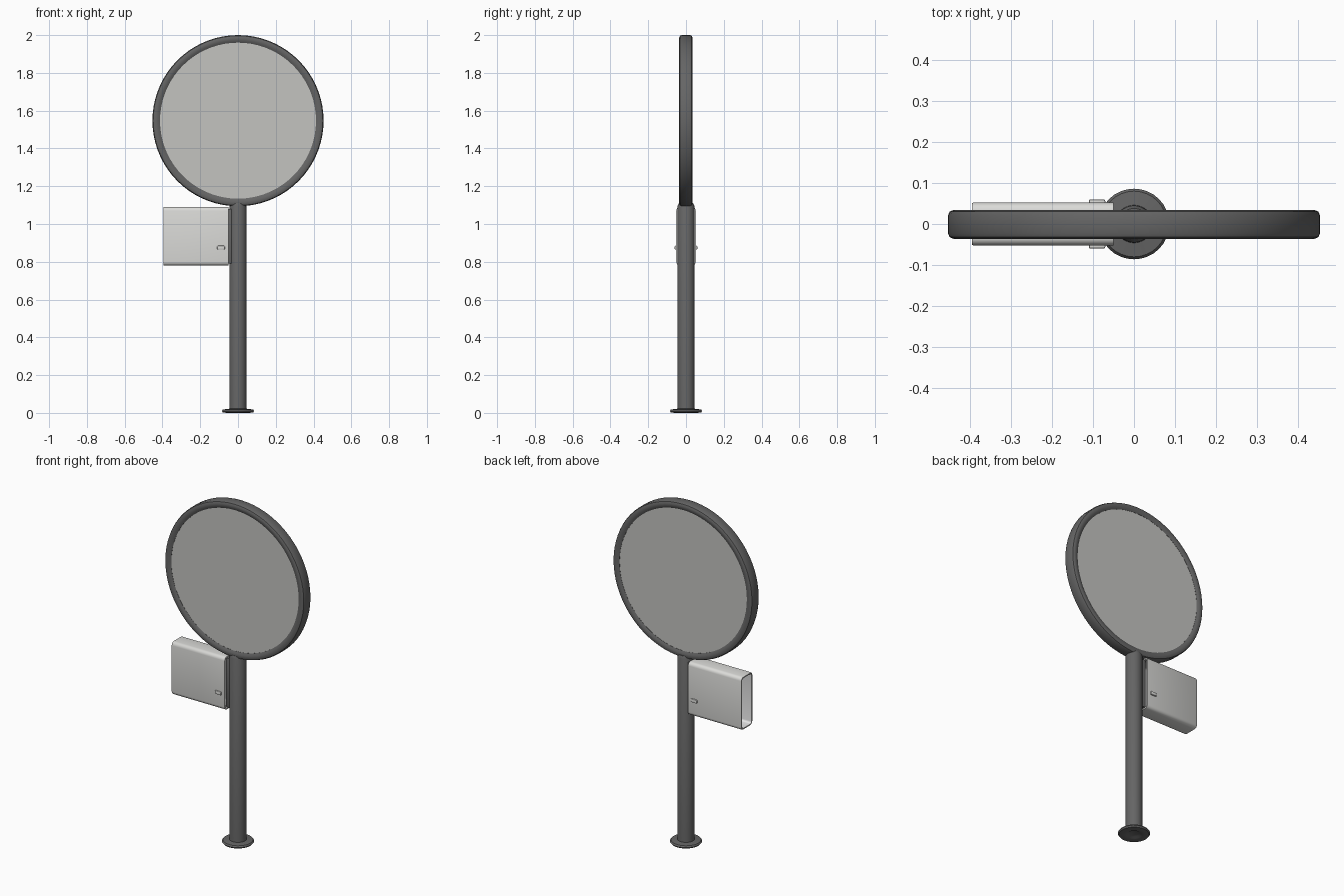
import bpy, bmesh, math
from mathutils import Matrix

cube = bpy.data.objects.get("Cube")
if cube:
    bpy.data.objects.remove(cube, do_unlink=True)


def material(name, r, g, b):
    m = bpy.data.materials.new(name)
    m.use_nodes = True
    m.diffuse_color = (r, g, b, 1)
    m.node_tree.nodes["Principled BSDF"].inputs["Base Color"].default_value = (r, g, b, 1)
    return m


dark = material("dark grey metal", 0.13, 0.13, 0.13)
panel = material("pale grey panel", 0.55, 0.55, 0.53)
light = material("light box shell", 0.70, 0.70, 0.68)
white = material("white lining", 0.95, 0.95, 0.95)


def finish(name, bm, mats, angle=35):
    bmesh.ops.recalc_face_normals(bm, faces=bm.faces)
    me = bpy.data.meshes.new(name)
    bm.to_mesh(me)
    bm.free()
    ob = bpy.data.objects.new(name, me)
    bpy.context.collection.objects.link(ob)
    for m in mats:
        me.materials.append(m)
    bpy.ops.object.select_all(action="DESELECT")
    ob.select_set(True)
    bpy.context.view_layer.objects.active = ob
    bpy.ops.object.shade_smooth_by_angle(angle=math.radians(angle))
    return ob


def lathe(name, profile, mat, steps, closed=False, matrix=Matrix()):
    """Spin a (radius, height) profile around z, then place it."""
    bm = bmesh.new()
    vs = [bm.verts.new((r, 0, h)) for r, h in profile]
    es = [bm.edges.new(p) for p in zip(vs, vs[1:])]
    if closed:
        es.append(bm.edges.new((vs[-1], vs[0])))
    bmesh.ops.spin(bm, geom=vs + es, cent=(0, 0, 0), axis=(0, 0, 1),
                   angle=math.tau, steps=steps, use_duplicate=False)
    bmesh.ops.remove_doubles(bm, verts=bm.verts, dist=1e-5)
    bm.transform(matrix)
    return finish(name, bm, [mat])


def rounded_box(name, x0, x1, y0, y1, z0, z1, bevel, mats):
    bm = bmesh.new()
    bmesh.ops.create_cube(bm, size=1)
    bm.transform(Matrix.Translation(((x0 + x1) / 2, (y0 + y1) / 2, (z0 + z1) / 2))
                 @ Matrix.Diagonal((x1 - x0, y1 - y0, z1 - z0, 1)))
    bmesh.ops.bevel(bm, geom=bm.edges[:], offset=bevel, segments=2,
                    affect="EDGES", profile=0.5)
    return finish(name, bm, mats)


# Round head, turned to face the front
upright = Matrix.Translation((0, -0.001, 1.547)) @ Matrix.Rotation(math.pi / 2, 4, "X")
half = [(0.453, 0.022), (0.449, 0.031), (0.440, 0.035), (0.425, 0.034), (0.413, 0.027)]
ring = half + [(r, -h) for r, h in reversed(half)]
lathe("sign_frame", ring, dark, 72, True, upright)
lathe("sign_panel", [(0, 0.026), (0.417, 0.026), (0.417, -0.026), (0, -0.026)],
      panel, 72, False, upright)

# Post with its thin foot flange and recessed underside
post = [(0, 0.008), (0.03, 0.008), (0.04, 0.002), (0.06, 0.0), (0.08, 0.002),
        (0.086, 0.01), (0.08, 0.018), (0.046, 0.022), (0.045, 0.04),
        (0.045, 1.095), (0.038, 1.11), (0, 1.11)]
lathe("post", post, dark, 32)

# Side box: a rounded sleeve open at both ends, with a white lining
X0, X1, Y, Z0, Z1, WALL = -0.395, -0.05, 0.052, 0.78, 1.09, 0.008


def loop(bm, x, inset):
    radius = 0.02 - inset
    pts = []
    for k, (sy, sz) in enumerate([(1, 1), (-1, 1), (-1, -1), (1, -1)]):
        cy = sy * (Y - 0.02)
        cz = (Z0 + Z1) / 2 + sz * ((Z1 - Z0) / 2 - 0.02)
        for i in range(5):
            a = math.pi / 2 * (k + i / 4)
            pts.append(bm.verts.new((x, cy + radius * math.cos(a), cz + radius * math.sin(a))))
    return pts


bm = bmesh.new()
loops = [loop(bm, X0, 0.002), loop(bm, X0 + 0.004, 0), loop(bm, X1, 0),
         loop(bm, X1, WALL), loop(bm, X0, WALL)]
for j, a in enumerate(loops):
    b = loops[(j + 1) % len(loops)]
    for i in range(len(a)):
        n = (i + 1) % len(a)
        f = bm.faces.new((a[i], a[n], b[n], b[i]))
        f.material_index = 1 if j == 3 else 0
finish("side_box", bm, [light, white])

# Mounting strip and small clips joining the box to the post
rounded_box("mounting_strip", -0.058, -0.03, -0.03, 0.03, Z0 + 0.01, Z1 - 0.01, 0.004, [dark])
for side, word in ((-1, "front"), (1, "back")):
    ya, yb = sorted((side * 0.048, side * 0.06))
    rounded_box(word + "_clip", -0.11, -0.07, ya, yb, 0.865, 0.885, 0.004, [light])
